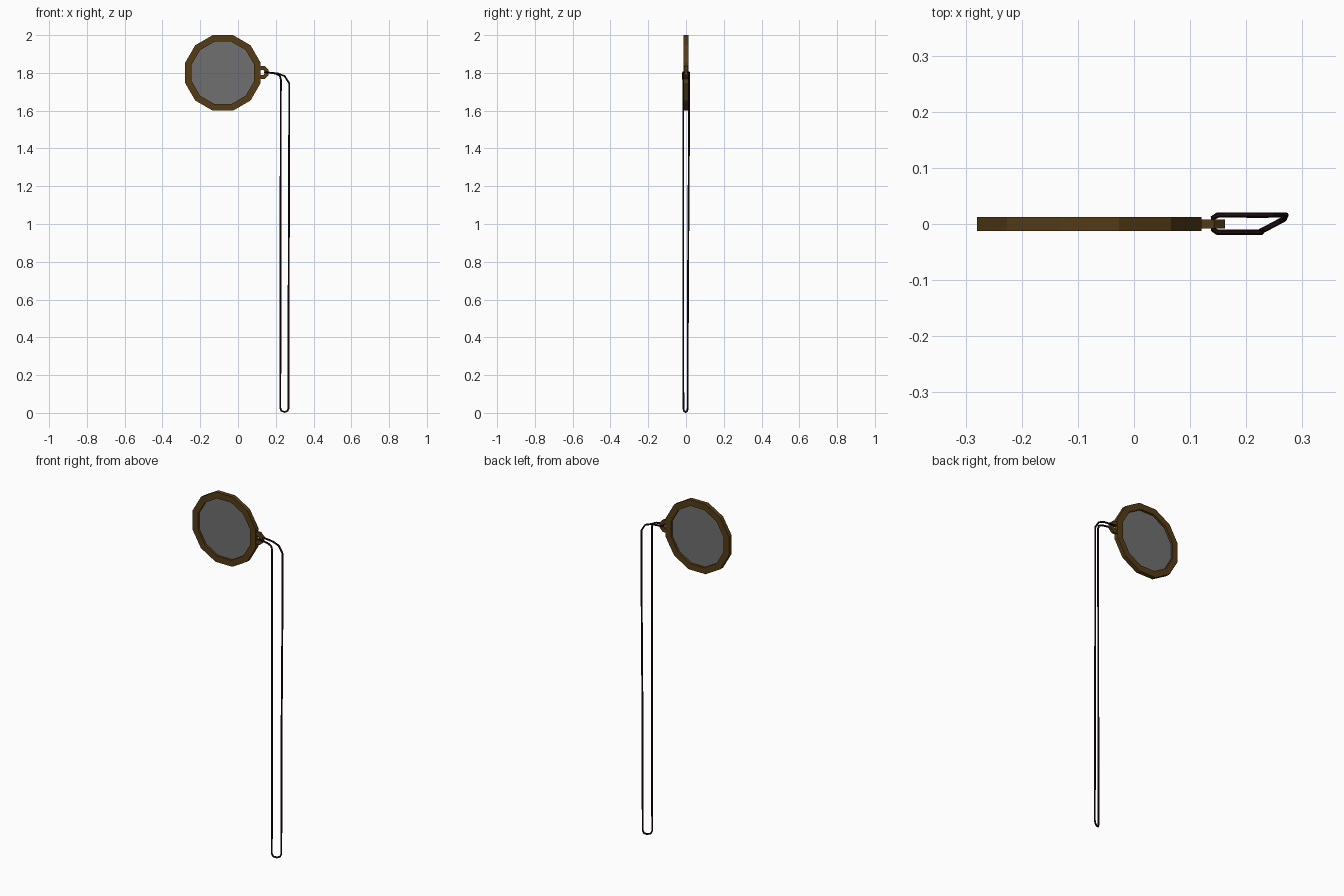
import bpy, bmesh
from math import pi, cos, sin
from mathutils import Vector

if "Cube" in bpy.data.objects:
    bpy.data.objects.remove(bpy.data.objects["Cube"])


def material(name, color):
    m = bpy.data.materials.new(name)
    m.diffuse_color = color
    m.use_nodes = True
    m.node_tree.nodes["Principled BSDF"].inputs["Base Color"].default_value = m.diffuse_color
    return m


def make(name, bm, mat):
    bmesh.ops.recalc_face_normals(bm, faces=bm.faces)
    me = bpy.data.meshes.new(name)
    bm.to_mesh(me)
    bm.free()
    me.materials.append(mat)
    ob = bpy.data.objects.new(name, me)
    bpy.context.collection.objects.link(ob)
    return ob


def flat_ring(name, cx, cz, sides, r_out, r_in, half, mat):
    # rectangular section swept round the y axis, flats at top and sides
    bm = bmesh.new()
    loops = []
    for i in range(sides):
        a = 2 * pi * (i + 0.5) / sides
        loops.append([bm.verts.new((cx + r * cos(a), y, cz + r * sin(a)))
                      for r, y in ((r_out, -half), (r_out, half), (r_in, half), (r_in, -half))])
    for i in range(sides):
        a, b = loops[i], loops[(i + 1) % sides]
        for k in range(4):
            bm.faces.new((a[k], a[(k + 1) % 4], b[(k + 1) % 4], b[k]))
    return make(name, bm, mat)


def closed_tube(name, pts, radius, sides, mat):
    pts = [Vector(p) for p in pts]
    n = len(pts)
    bm = bmesh.new()
    tangents = [((pts[(i + 1) % n] - pts[i]).normalized()
                 + (pts[i] - pts[i - 1]).normalized()).normalized() for i in range(n)]
    normal = tangents[0].orthogonal().normalized()
    rings = []
    for p, t in zip(pts, tangents):
        normal = (normal - t * normal.dot(t)).normalized()
        side = t.cross(normal)
        rings.append([bm.verts.new(p + radius * (cos(2 * pi * k / sides) * normal
                                                 + sin(2 * pi * k / sides) * side))
                      for k in range(sides)])
    for i in range(n):
        a, b = rings[i], rings[(i + 1) % n]
        shift = 0
        if i == n - 1:  # align the closing seam
            shift = min(range(sides), key=lambda s: sum(
                (a[k].co - b[(k + s) % sides].co).length for k in range(sides)))
        for k in range(sides):
            bm.faces.new((a[k], a[(k + 1) % sides],
                          b[(k + 1 + shift) % sides], b[(k + shift) % sides]))
    return make(name, bm, mat)


brass = material("brass", (0.09, 0.045, 0.008, 1))
dark = material("cord", (0.012, 0.004, 0.004, 1))
glass = material("glass", (0.16, 0.16, 0.16, 0.6))

# Lens frame and cord eyelet
flat_ring("lens_frame", -0.08, 1.8, 12, 0.207, 0.171, 0.0125, brass)
flat_ring("cord_eyelet", 0.128, 1.802, 8, 0.037, 0.014, 0.008, brass)

# Lens
bm = bmesh.new()
bm.faces.new([bm.verts.new((-0.08 + 0.172 * cos(2 * pi * (i + 0.5) / 12), 0,
                            1.8 + 0.172 * sin(2 * pi * (i + 0.5) / 12))) for i in range(12)])
make("lens", bm, glass)

# Hanging cord, one closed loop through the eyelet
closed_tube("cord", [
    (0.141, -0.010, 1.803), (0.149, -0.015, 1.803), (0.20, -0.015, 1.796),
    (0.221, -0.015, 1.785), (0.227, -0.015, 1.765), (0.225, -0.015, 0.9),
    (0.224, -0.014, 0.025), (0.230, -0.011, 0.010), (0.247, -0.002, 0.005),
    (0.262, 0.006, 0.010), (0.268, 0.009, 0.025), (0.268, 0.010, 0.6),
    (0.271, 0.016, 1.5), (0.271, 0.016, 1.745), (0.247, 0.016, 1.783),
    (0.21, 0.016, 1.797), (0.149, 0.016, 1.803), (0.141, 0.011, 1.803),
], 0.005, 6, dark)
